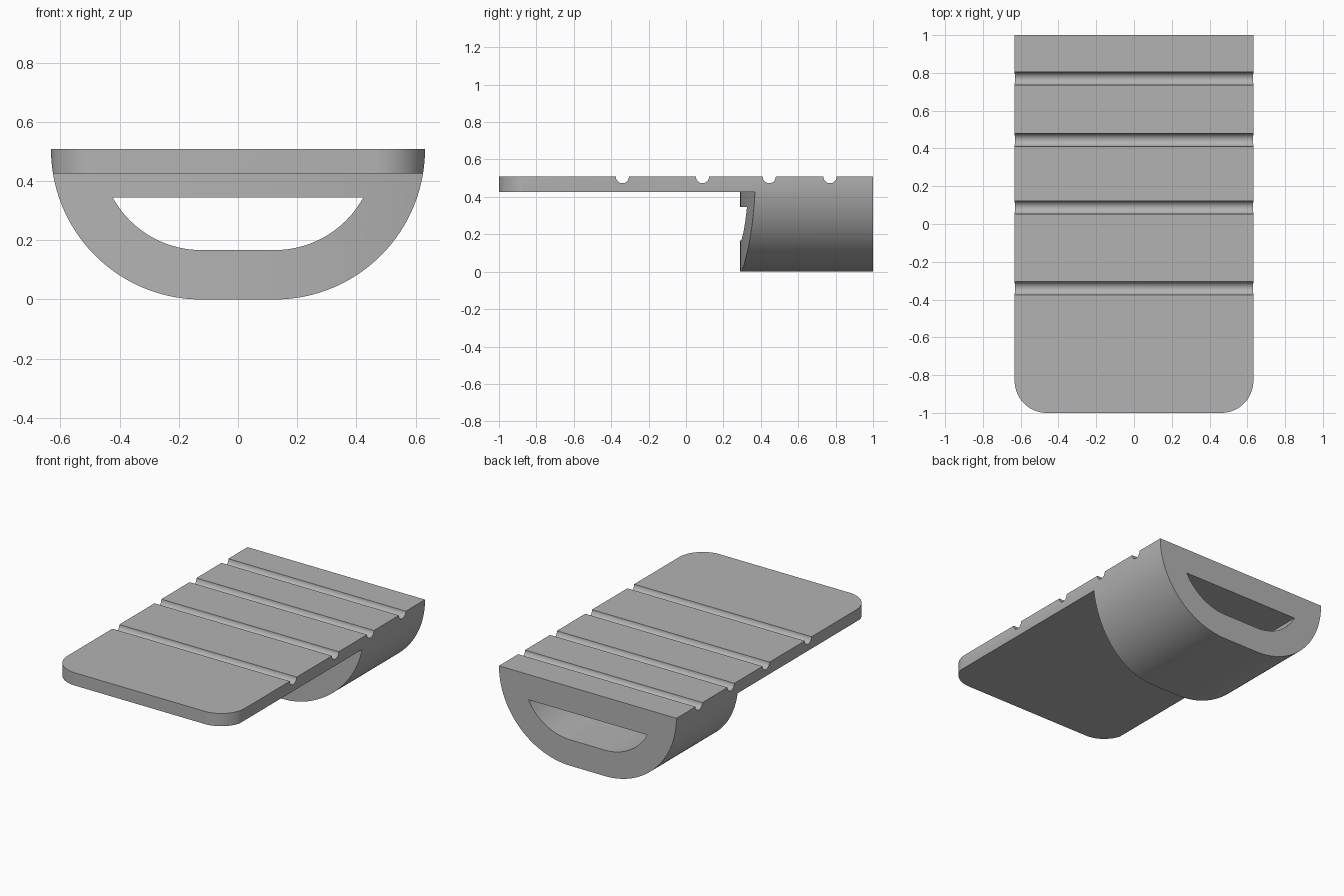
import bpy, bmesh
from math import sin, cos, pi, sqrt
from mathutils import Vector

if "Cube" in bpy.data.objects:
    bpy.data.objects.remove(bpy.data.objects["Cube"], do_unlink=True)

HALF_W, TOP, PLATE_Z = 0.632, 0.508, 0.426
CX = HALF_W - TOP              # centre of each side arc
FRONT_Y, EDGE_Y = 0.29, 0.37   # bowed front of the lower body
CORNER = 0.17

grey = bpy.data.materials.new("grey")
grey.use_nodes = True
grey.diffuse_color = (0.45, 0.45, 0.45, 1)
grey.node_tree.nodes["Principled BSDF"].inputs["Base Color"].default_value = (0.45, 0.45, 0.45, 1)


def arc(cx, cy, r, a0, a1, n):
    return [(cx + r * cos(a0 + (a1 - a0) * i / n), cy + r * sin(a0 + (a1 - a0) * i / n))
            for i in range(n + 1)]


def mirrored(right_half):
    """Close a right-hand outline with its mirror image."""
    return right_half + [(-x, y) for x, y in reversed(right_half)]


def prism(name, outline, axis, lo, hi):
    """Extrude a 2D outline along x (outline is y,z), y (x,z) or z (x,y)."""
    place = {"x": lambda p: (lo, p[0], p[1]),
             "y": lambda p: (p[0], lo, p[1]),
             "z": lambda p: (p[0], p[1], lo)}[axis]
    move = Vector([hi - lo if a == axis else 0 for a in "xyz"])
    bm = bmesh.new()
    face = bm.faces.new([bm.verts.new(place(p)) for p in outline])
    new = bmesh.ops.extrude_face_region(bm, geom=[face])["geom"]
    bmesh.ops.translate(bm, vec=move, verts=[v for v in new if isinstance(v, bmesh.types.BMVert)])
    bmesh.ops.recalc_face_normals(bm, faces=bm.faces)
    mesh = bpy.data.meshes.new(name)
    bm.to_mesh(mesh)
    bm.free()
    mesh.materials.append(grey)
    obj = bpy.data.objects.new(name, mesh)
    bpy.context.collection.objects.link(obj)
    return obj


def cut(target, cutter, operation="DIFFERENCE"):
    cutter.hide_render = True
    mod = target.modifiers.new("cut", "BOOLEAN")
    mod.object, mod.operation, mod.solver = cutter, operation, "EXACT"
    bpy.context.view_layer.objects.active = target
    bpy.ops.object.modifier_apply(modifier=mod.name)
    bpy.data.objects.remove(cutter, do_unlink=True)


# Half-round body running the full length
body = prism("grooved_rest", mirrored(arc(CX, TOP, TOP, -pi / 2, 0, 40)), "y", -1, 1)

# Space under the overhanging plate, ending at the bowed front
bow_r = (HALF_W ** 2 + (EDGE_Y - FRONT_Y) ** 2) / (2 * (EDGE_Y - FRONT_Y))
bow = [(x, FRONT_Y + bow_r - sqrt(bow_r ** 2 - x * x))
       for x in [0.7 * (1 - i / 20) for i in range(41)]]
cut(body, prism("underside_cutter", [(-0.7, -1.2), (0.7, -1.2)] + bow, "z", -0.2, PLATE_Z))

# Rounded front corners of the plate
corner = arc(HALF_W - CORNER, CORNER - 1, CORNER, -pi / 2, 0, 20)
plan = mirrored(corner + [(HALF_W + 0.001, 1.2)])
cut(body, prism("corner_cutter", plan, "z", -0.2, 0.8), "INTERSECT")

# Through opening in the lower body
HOLE_R, HOLE_TOP = 0.341, 0.345
rise = TOP - HOLE_TOP
top_x = CX + sqrt(HOLE_R ** 2 - rise ** 2)
hole = [p for p in arc(CX, TOP, HOLE_R, -pi / 2, 0, 60) if p[1] < HOLE_TOP - 0.002]
cut(body, prism("opening_cutter", mirrored(hole + [(top_x, HOLE_TOP)]), "y", 0, 1.2))

# Round grooves across the top
for y in (-0.34, 0.088, 0.445, 0.77):
    cut(body, prism("groove_cutter", arc(y, TOP, 0.035, 0, 2 * pi, 40)[:-1], "x", -0.8, 0.8))

bpy.ops.object.select_all(action="DESELECT")
body.select_set(True)
bpy.context.view_layer.objects.active = body
bpy.ops.object.shade_smooth_by_angle(angle=pi / 6)
